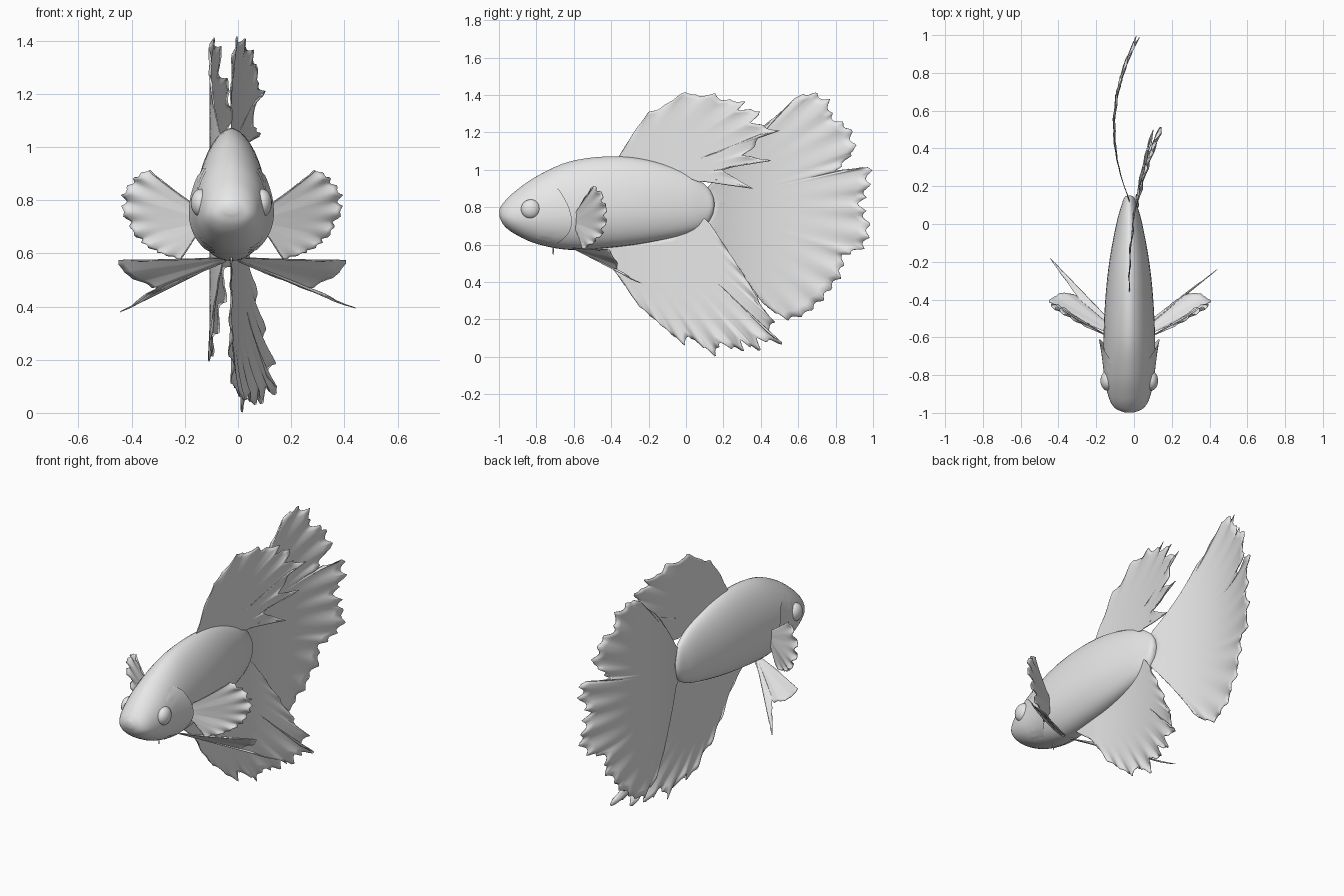
import bpy
import bmesh
import math
from mathutils import Vector

if "Cube" in bpy.data.objects:
    bpy.data.objects.remove(bpy.data.objects["Cube"], do_unlink=True)

MID = -0.025  # sideways position of the body's centre plane

skin = bpy.data.materials.new("plain_grey")
skin.use_nodes = True
skin.diffuse_color = (0.8, 0.8, 0.8, 1)
skin.node_tree.nodes["Principled BSDF"].inputs["Base Color"].default_value = skin.diffuse_color


def make_object(name, bm):
    bmesh.ops.recalc_face_normals(bm, faces=bm.faces)
    mesh = bpy.data.meshes.new(name)
    bm.to_mesh(mesh)
    bm.free()
    mesh.shade_smooth()
    mesh.materials.append(skin)
    obj = bpy.data.objects.new(name, mesh)
    bpy.context.collection.objects.link(obj)
    return obj


def grid_faces(bm, rows, closed=False):
    for a, b in zip(rows, rows[1:]):
        count = len(a)
        for i in range(count if closed else count - 1):
            j = (i + 1) % count
            bm.faces.new((a[i], a[j], b[j], b[i]))


def catmull(points, steps):
    pts = [Vector(p) for p in points]
    pts = [pts[0] * 2 - pts[1]] + pts + [pts[-1] * 2 - pts[-2]]
    out = []
    for a, b, c, d in zip(pts, pts[1:], pts[2:], pts[3:]):
        for s in range(steps):
            t = s / steps
            out.append(b + (c - a) * (t / 2) + (a * 2 - b * 5 + c * 4 - d) * (t * t / 2)
                       + (b * 3 - a - c * 3 + d) * (t ** 3 / 2))
    return out + [pts[-2]]


def along(points, t):
    """Point at fraction t of an evenly spaced polyline."""
    f = t * (len(points) - 1)
    i = min(int(f), len(points) - 2)
    return Vector(points[i]).lerp(Vector(points[i + 1]), f - i)


def fin(name, root, edge, side, ruffle, waves, jag, teeth, bend=None, steps=10, rows=16):
    """Sheet between a root line and a ragged edge, rippled only near the edge."""
    pts = [Vector(p) for p in edge]
    rim = [a.lerp(b, s / steps) for a, b in zip(pts, pts[1:]) for s in range(steps)] + [pts[-1]]
    lengths = [0.0]
    for a, b in zip(rim, rim[1:]):
        lengths.append(lengths[-1] + (b - a).length)
    bm = bmesh.new()
    grid = []
    for r in range(rows + 1):
        v = r / rows
        line = []
        for p, d in zip(rim, lengths):
            u = d / lengths[-1]
            fade = math.sin(math.pi * u) ** 0.5 if 0 < u < 1 else 0
            reach = v * (1 - jag * fade * v ** 4 * abs(math.sin(teeth * math.pi * u)))
            ripple = ruffle * fade * v ** 7 * math.sin(2 * math.pi * waves * u)
            co = along(root, u).lerp(p, reach)
            if bend:
                co.x = bend(co.y)
            line.append(bm.verts.new(co + Vector(side) * ripple))
        grid.append(line)
    grid_faces(bm, grid)
    solid = make_object(name, bm).modifiers.new("thickness", "SOLIDIFY")
    solid.thickness = 0.004
    solid.offset = 0


# Body: (y, top, bottom, half width), lofted with an egg-shaped section
stations = catmull([
    (-0.998, 0.79, 0.75, 0.025), (-0.975, 0.825, 0.705, 0.075), (-0.92, 0.88, 0.66, 0.108),
    (-0.8, 0.965, 0.605, 0.134), (-0.62, 1.045, 0.572, 0.137), (-0.4, 1.072, 0.585, 0.127),
    (-0.2, 1.052, 0.612, 0.106), (0, 0.987, 0.655, 0.069), (0.1, 0.922, 0.7, 0.041),
    (0.14, 0.87, 0.755, 0.026), (0.152, 0.825, 0.805, 0.008)], 5)


def skin_point(station, angle, grow=0.0):
    y, top, low, half = station
    wide = low + (top - low) * 0.4
    c, s = math.cos(angle), math.sin(angle)
    x = math.copysign(abs(c) ** (1.15 if s > 0 else 0.9), c) * (half + grow)
    return Vector((MID + x, y, wide + s * ((top - wide) if s > 0 else (wide - low))))


bm = bmesh.new()
rings = [[bm.verts.new(skin_point(st, 2 * math.pi * i / 40)) for i in range(40)] for st in stations]
grid_faces(bm, rings, closed=True)
bm.faces.new(rings[0])
bm.faces.new(rings[-1])
make_object("body", bm)

# Eyes and gill covers
for label, sign in (("left", 1), ("right", -1)):
    bm = bmesh.new()
    bmesh.ops.create_uvsphere(bm, u_segments=24, v_segments=16, radius=0.052)
    for v in bm.verts:
        v.co.x *= 0.7
        v.co += Vector((MID + sign * 0.116, -0.83, 0.79))
    make_object(label + "_eye", bm)

    bm = bmesh.new()
    rows = []
    for i in range(25):
        t = i / 24
        angle = -1.15 + 1.9 * t
        bulge = math.sin(math.pi * t)
        row = []
        for j in range(7):
            v = j / 6
            y = -0.8 + v * (0.08 + 0.11 * bulge)
            station = min(stations, key=lambda s: abs(s[0] - y))
            p = skin_point(station, angle, 0.004 * v + 0.02 * v * v * bulge)
            row.append(bm.verts.new((MID + sign * (p.x - MID), y, p.z)))
        rows.append(row)
    grid_faces(bm, rows)
    make_object(label + "_gill_cover", bm)


# Sideways curves of the unpaired fins
def curve(start, slope, rise):
    def bend(y):
        t = max(y - start, 0)
        return MID + slope * t + rise * t * t
    return bend


def flat(points):
    return [(0, y, z) for y, z in points]


# Tail fin
fin("tail_fin", flat([(0.1, 0.89), (0.13, 0.82), (0.1, 0.72)]),
    flat([
        (0.3, 1.1), (0.42, 1.24), (0.52, 1.32), (0.6, 1.4), (0.69, 1.42), (0.77, 1.38),
        (0.79, 1.29), (0.89, 1.23), (0.92, 1.11), (0.82, 1.0), (1.0, 1.02), (0.99, 0.9),
        (0.95, 0.82), (1.0, 0.69), (0.97, 0.58), (0.86, 0.54), (0.84, 0.43), (0.74, 0.3),
        (0.65, 0.22), (0.55, 0.19), (0.45, 0.25), (0.4, 0.3), (0.25, 0.53)]),
    (1, 0, 0), 0.01, 19, 0.04, 37, curve(0.13, -0.419, 0.548))

# Dorsal fin
fin("dorsal_fin", flat([(-0.35, 1.05), (-0.2, 1.03), (-0.05, 0.98), (0.07, 0.935)]),
    flat([
        (-0.36, 1.07), (-0.28, 1.2), (-0.2, 1.31), (-0.14, 1.33), (0, 1.425), (0.06, 1.4),
        (0.16, 1.41), (0.2, 1.38), (0.32, 1.37), (0.29, 1.33), (0.41, 1.32), (0.36, 1.26),
        (0.5, 1.21), (0.4, 1.19), (0.38, 1.13), (0.31, 1.08), (0.46, 1.05), (0.31, 1.03),
        (0.19, 1.0), (0.36, 0.9), (0.18, 0.95)]),
    (1, 0, 0), 0.009, 11, 0.03, 24, curve(-0.36, -0.013, 0.191))

# Anal fin
fin("anal_fin", flat([(-0.55, 0.6), (-0.3, 0.62), (-0.1, 0.65), (0.1, 0.74)]),
    flat([
        (-0.5, 0.56), (-0.38, 0.46), (-0.25, 0.27), (-0.15, 0.18), (0, 0.05), (0.02, 0.1),
        (0.17, -0.01), (0.18, 0.06), (0.31, 0.02), (0.31, 0.07), (0.4, 0.02), (0.4, 0.08),
        (0.53, 0.06), (0.43, 0.13), (0.49, 0.17), (0.42, 0.25), (0.36, 0.36), (0.25, 0.53),
        (0.13, 0.71)]),
    (1, 0, 0), 0.014, 14, 0.04, 30, curve(-0.36, -0.048, 0.28))

# Paired fins, given for the left side and mirrored
pectoral_root = [(0.1, -0.59, 0.77), (0.1, -0.59, 0.68)]
pectoral_edge = [
    (0.2, -0.55, 0.84), (0.3, -0.49, 0.92), (0.36, -0.45, 0.88), (0.395, -0.43, 0.82),
    (0.395, -0.42, 0.75), (0.345, -0.44, 0.66), (0.28, -0.49, 0.61), (0.21, -0.53, 0.585),
    (0.17, -0.55, 0.575), (0.14, -0.57, 0.63)]
pelvic_root = [(0, -0.62, 0.585), (0, -0.58, 0.57)]
pelvic_edge = [
    (0.2, -0.53, 0.575), (0.41, -0.41, 0.572), (0.39, -0.38, 0.53), (0.33, -0.36, 0.49),
    (0.28, -0.37, 0.47), (0.26, -0.38, 0.475), (0.455, -0.23, 0.385), (0.24, -0.39, 0.472),
    (0.1, -0.5, 0.525)]


def mirrored(points, sign):
    return [(p[0] if sign > 0 else -0.045 - p[0], p[1], p[2]) for p in points]


for label, sign in (("left", 1), ("right", -1)):
    fin(label + "_pectoral_fin", mirrored(pectoral_root, sign), mirrored(pectoral_edge, sign),
        (0.5 * sign, -0.8, 0), 0.012, 9, 0.06, 18)
    edge = mirrored(pelvic_edge, sign)
    if sign < 0:
        edge[6] = (-0.455, -0.17, 0.37)
    fin(label + "_pelvic_fin", mirrored(pelvic_root, sign), edge, (0, 0.3, 0.8), 0.005, 7, 0.03, 14)

# Small barbel under the chin
bm = bmesh.new()
bmesh.ops.create_cone(bm, cap_ends=True, segments=8, radius1=0.002, radius2=0.006, depth=0.06)
bmesh.ops.translate(bm, verts=bm.verts, vec=(MID, -0.71, 0.575))
make_object("chin_barbel", bm)
